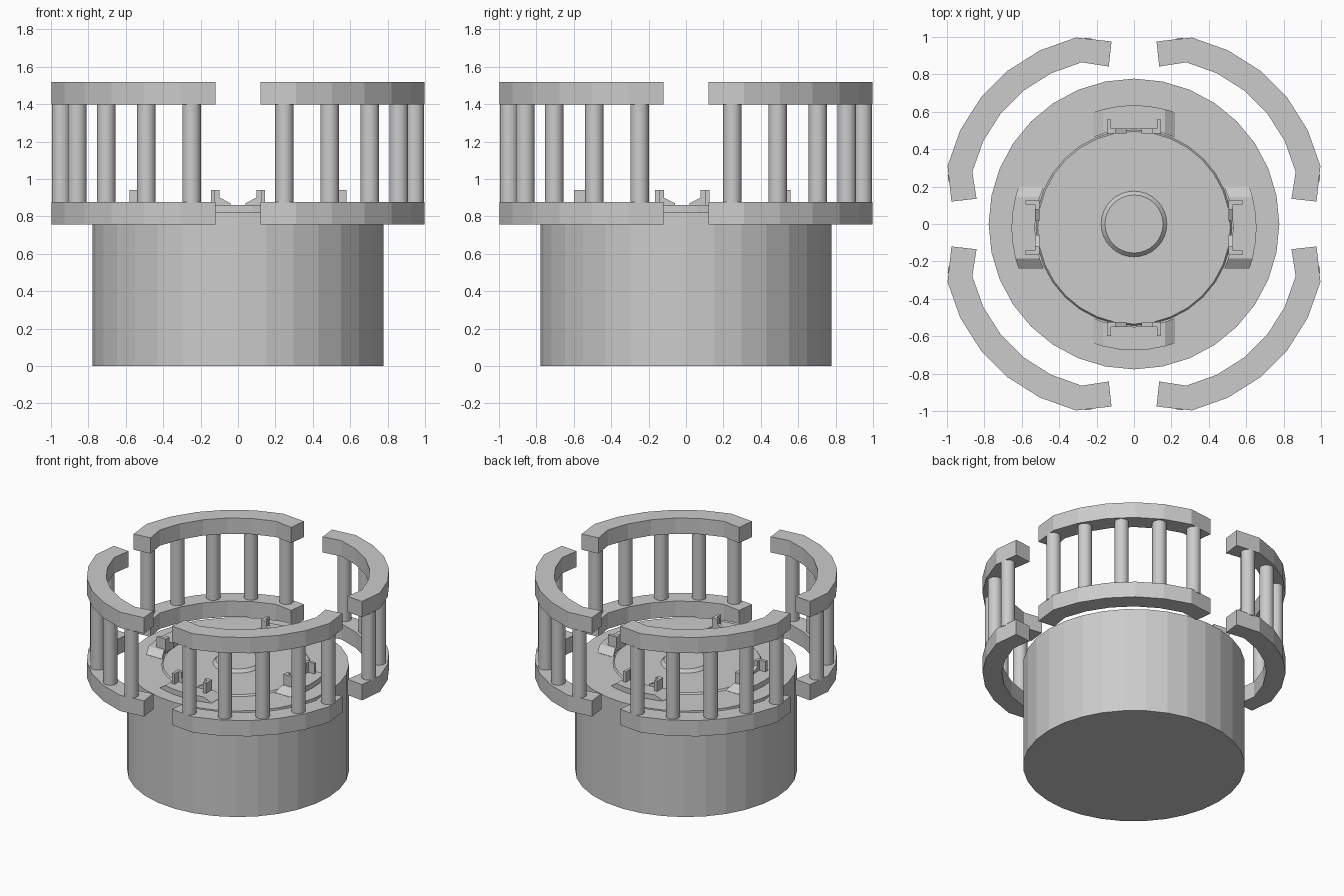
import bpy, bmesh, math
from mathutils import Matrix, Vector

if "Cube" in bpy.data.objects:
    bpy.data.objects.remove(bpy.data.objects["Cube"])

CY = -0.02  # deck fittings sit slightly off centre


def make(name, bm, matrix=Matrix()):
    bm.transform(matrix)
    bmesh.ops.recalc_face_normals(bm, faces=bm.faces)
    me = bpy.data.meshes.new(name)
    bm.to_mesh(me)
    bm.free()
    ob = bpy.data.objects.new(name, me)
    bpy.context.collection.objects.link(ob)
    return ob


def frustum(name, r1, r2, z0, z1, x=0, y=0, seg=32, smooth=False):
    bm = bmesh.new()
    bmesh.ops.create_cone(bm, cap_ends=True, segments=seg, radius1=r1,
                          radius2=r2, depth=z1 - z0)
    if smooth:
        for f in bm.faces:
            f.smooth = len(f.verts) == 4
        for e in bm.edges:
            e.smooth = all(len(f.verts) == 4 for f in e.link_faces)
    return make(name, bm, Matrix.Translation((x, y, (z0 + z1) / 2)))


def prism(name, pts, offset, matrix=Matrix()):
    """Extrude a flat outline of 3D points along offset."""
    bm = bmesh.new()
    a = [bm.verts.new(p) for p in pts]
    b = [bm.verts.new(Vector(p) + Vector(offset)) for p in pts]
    bm.faces.new(a)
    bm.faces.new(b)
    n = len(pts)
    for i in range(n):
        bm.faces.new((a[i], a[(i + 1) % n], b[(i + 1) % n], b[i]))
    return make(name, bm, matrix)


# Drum, raised deck disc and centre button
frustum("drum", 0.777, 0.777, 0, 0.82)
frustum("deck_disc", 0.53, 0.515, 0.81, 0.832, y=CY)
frustum("centre_button", 0.182, 0.155, 0.825, 0.855, y=CY + 0.02)


# Raised pads with sloped sides
def pad(name, matrix):
    bm = bmesh.new()
    rows = []
    for x in (-0.22, -0.165, -0.08, 0, 0.08, 0.165, 0.22):
        z = 0.822 if abs(x) > 0.2 else 0.86
        yi, yo = math.sqrt(0.53**2 - x * x), math.sqrt(0.655**2 - x * x)
        rows.append([bm.verts.new(p) for p in
                     ((x, yi, 0.8), (x, yo, 0.8), (x, yo, z), (x, yi, z))])
    for r, s in zip(rows, rows[1:]):
        for i in range(4):
            j = (i + 1) % 4
            bm.faces.new((r[i], r[j], s[j], s[i]))
    bm.faces.new(rows[0])
    bm.faces.new(rows[-1])
    make(name, bm, matrix)


# Angled bracket clips standing on the pads
clip = [(0.04, 0.835), (0.145, 0.835), (0.145, 0.94), (0.098, 0.94),
        (0.098, 0.9), (0.04, 0.87)]
for k in range(4):
    m = Matrix.Translation((0, CY, 0)) @ Matrix.Rotation(k * math.pi / 2, 4, 'Z')
    pad(f"pad_{k}", m)
    for s in (-1, 1):
        prism(f"clip_foot_{k}_{s}", [(s * x, 0.505, z) for x, z in clip],
              (0, 0.025, 0), m)
        prism(f"clip_wall_{k}_{s}",
              [(s * 0.123, 0.53, 0.835), (s * 0.145, 0.53, 0.835),
               (s * 0.145, 0.53, 0.94), (s * 0.123, 0.53, 0.94)],
              (0, 0.05, 0), m)


# Four railing quarters: arcs about a shifted centre with straight ends
def arc(r):
    angles = [math.radians(45 + 63.6 * (0.5 - i / 5)) for i in range(6)]
    return [(0.1 + r * math.cos(a), 0.1 + r * math.sin(a)) for a in angles]


outer = [(0.12, 0.976)] + arc(0.921) + [(0.976, 0.12)]
inner = [(0.135, 0.842)] + arc(0.785) + [(0.842, 0.135)]
outline = outer + inner[::-1]
rods = [(0.248, 0.945), (0.49, 0.86), (0.705, 0.705), (0.86, 0.49), (0.945, 0.248)]
for k in range(4):
    m = Matrix.Rotation(k * math.pi / 2, 4, 'Z')
    prism(f"lower_rail_{k}", [(x, y, 0.755) for x, y in outline], (0, 0, 0.122), m)
    prism(f"upper_rail_{k}", [(x, y, 1.397) for x, y in outline], (0, 0, 0.122), m)
    for i, (x, y) in enumerate(rods):
        p = m @ Vector((x, y, 0))
        frustum(f"rail_post_{k}_{i}", 0.05, 0.05, 0.87, 1.4, p.x, p.y, 24, True)
